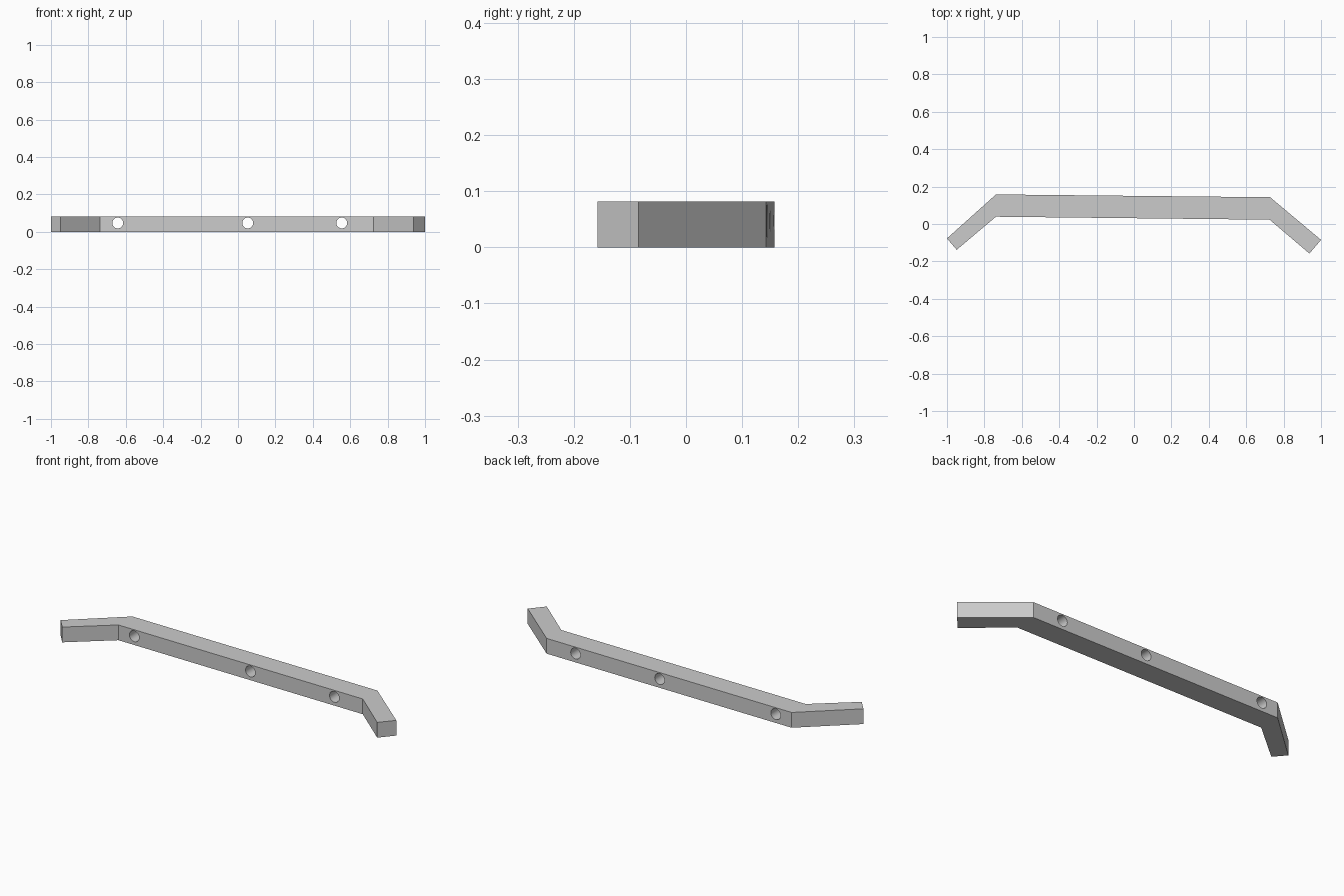
import bpy
import bmesh
import math

HEIGHT = 0.082
HOLE_Z = 0.047
HOLE_RADIUS = 0.029

default = bpy.data.objects.get("Cube")
if default:
    bpy.data.objects.remove(default, do_unlink=True)

# One plain grey
grey = bpy.data.materials.new("plain_grey")
grey.use_nodes = True
colour = (0.6, 0.6, 0.6, 1)
grey.diffuse_color = colour
grey.node_tree.nodes["Principled BSDF"].inputs["Base Color"].default_value = colour

# Bent bar: plan outline with both ends angled forward, extruded upward
outline = [(-1.0, -0.077), (-0.948, -0.138), (-0.738, 0.039), (0.725, 0.023),
           (0.938, -0.158), (1.0, -0.085), (0.728, 0.143), (-0.738, 0.158)]
bm = bmesh.new()
base = bm.faces.new([bm.verts.new((x, y, 0)) for x, y in outline])
top = bmesh.ops.extrude_face_region(bm, geom=[base])["geom"]
bmesh.ops.translate(bm, vec=(0, 0, HEIGHT),
                    verts=[g for g in top if isinstance(g, bmesh.types.BMVert)])
bmesh.ops.recalc_face_normals(bm, faces=bm.faces)
mesh = bpy.data.meshes.new("bent_bar")
bm.to_mesh(mesh)
bm.free()
bar = bpy.data.objects.new("bent_bar", mesh)
bpy.context.collection.objects.link(bar)
mesh.materials.append(grey)

# Three round holes through the middle section, front to back
for x in (-0.643, 0.052, 0.555):
    bpy.ops.mesh.primitive_cylinder_add(vertices=48, radius=HOLE_RADIUS, depth=0.4,
                                        location=(x, 0.09, HOLE_Z),
                                        rotation=(math.pi / 2, 0, 0))
    cutter = bpy.context.object
    cutter.name = "hole_cutter"
    cutter.data.materials.append(grey)
    cut = bar.modifiers.new("hole", "BOOLEAN")
    cut.operation = "DIFFERENCE"
    cut.solver = "EXACT"
    cut.object = cutter
    bpy.context.view_layer.objects.active = bar
    bpy.ops.object.modifier_apply(modifier=cut.name)
    bpy.data.objects.remove(cutter, do_unlink=True)

# Smooth hole walls, crisp bar edges
bpy.ops.object.select_all(action="DESELECT")
bar.select_set(True)
bpy.context.view_layer.objects.active = bar
bpy.ops.object.shade_smooth_by_angle(angle=math.radians(30))
